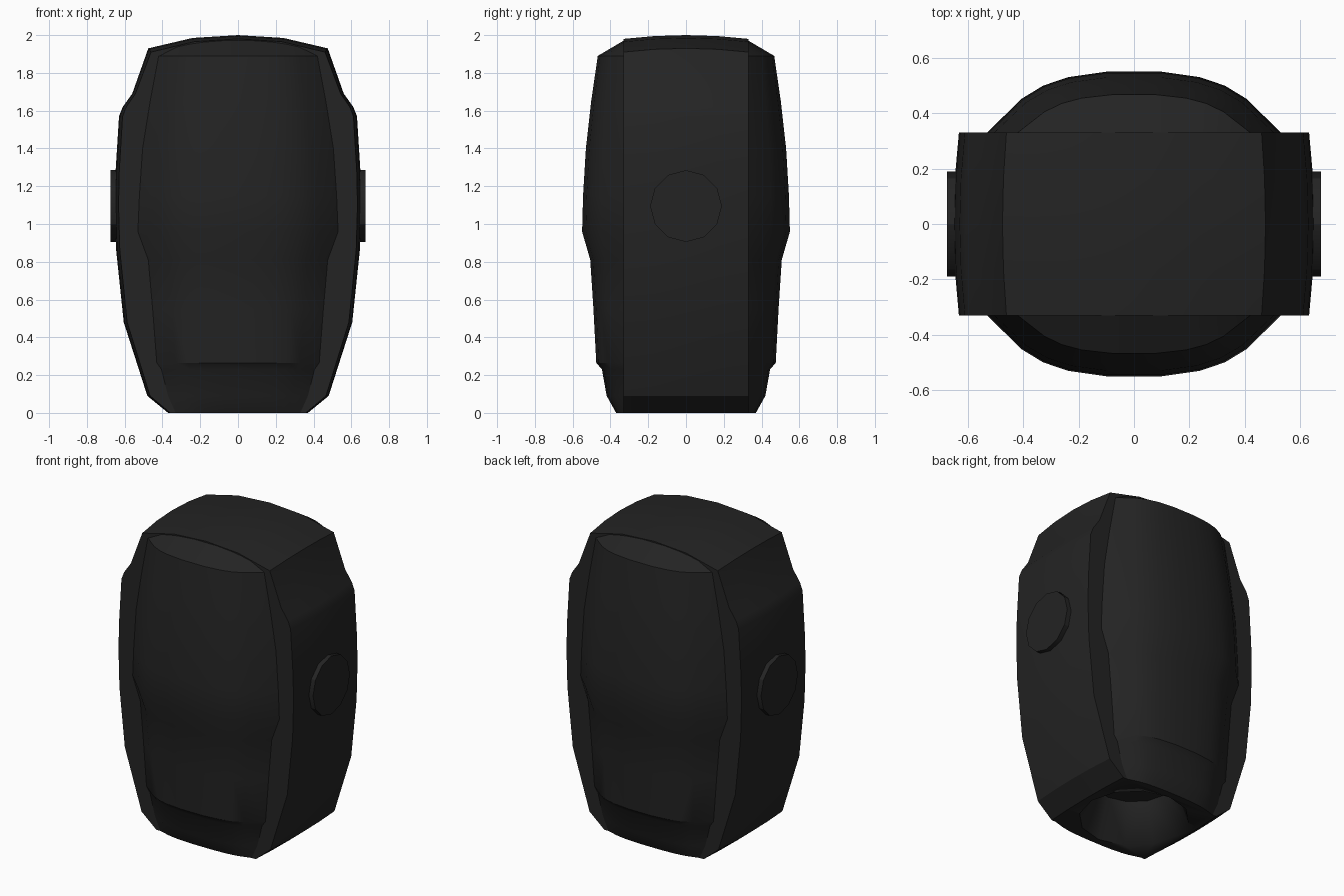
import bpy, bmesh, math
from mathutils import Matrix

if "Cube" in bpy.data.objects:
    bpy.data.objects.remove(bpy.data.objects["Cube"])

black = bpy.data.materials.new("matte black")
black.use_nodes = True
COLOUR = (0.017, 0.017, 0.017, 1)
black.diffuse_color = COLOUR
black.node_tree.nodes["Principled BSDF"].inputs["Base Color"].default_value = COLOUR


def finish(bm, name, angle=30):
    bmesh.ops.recalc_face_normals(bm, faces=bm.faces)
    mesh = bpy.data.meshes.new(name)
    bm.to_mesh(mesh)
    bm.free()
    mesh.materials.append(black)
    obj = bpy.data.objects.new(name, mesh)
    bpy.context.collection.objects.link(obj)
    bpy.ops.object.select_all(action="DESELECT")
    obj.select_set(True)
    bpy.context.view_layer.objects.active = obj
    bpy.ops.object.shade_smooth_by_angle(angle=math.radians(angle))
    return obj


def loft(rings, name):
    """Join closed rings of points and cap both ends."""
    bm = bmesh.new()
    loops = [[bm.verts.new(p) for p in ring] for ring in rings]
    for a, b in zip(loops, loops[1:]):
        for i in range(len(a)):
            j = (i + 1) % len(a)
            bm.faces.new((a[i], a[j], b[j], b[i]))
    bm.faces.new(loops[0])
    bm.faces.new(loops[-1])
    return finish(bm, name)


# Central body: side-to-side outline swept through the depth with a slight crown
HALF = 0.33
half_outline = [(0.37, 0), (0.48, 0.09), (0.605, 0.48), (0.645, 0.86), (0.652, 1.1),
                (0.648, 1.28), (0.63, 1.57), (0.61, 1.62), (0.56, 1.69), (0.475, 1.93),
                (0.24, 1.985)]
outline = half_outline + [(0, 2.0)] + [(-x, z) for x, z in reversed(half_outline)]
sections = []
for t in (-1, -0.5, 0, 0.5, 1):
    s = 1 - 0.03 * t * t
    sections.append([(x * s, t * HALF, z - 0.02 * t * t * (z > 1.9)) for x, z in outline])
body = loft(sections, "body")

# Tapered opening in the underside
bm = bmesh.new()
bmesh.ops.create_cone(bm, cap_ends=True, segments=12, radius1=0.33, radius2=0.24,
                      depth=0.26, matrix=Matrix.Translation((0, 0, 0.12)))
cutter = finish(bm, "opening_cutter")
cutter.hide_render = True
cutter.hide_set(True)
cut = body.modifiers.new("opening", "BOOLEAN")
cut.operation = "DIFFERENCE"
cut.object = cutter
bpy.context.view_layer.objects.active = body
bpy.ops.object.modifier_apply(modifier=cut.name)
bpy.data.objects.remove(cutter)

# Bulging front and back shells: height, half width, depth of each ring
shell_rings = [(0, 0.33, 0.37), (0.09, 0.37, 0.42), (0.23, 0.405, 0.445), (0.265, 0.43, 0.475),
               (0.55, 0.452, 0.49), (0.81, 0.475, 0.507), (0.96, 0.53, 0.55), (1.15, 0.522, 0.545),
               (1.4, 0.505, 0.53), (1.65, 0.465, 0.502), (1.89, 0.42, 0.467)]
curve = [(1, 0), (0.77, 0.55), (0.62, 0.77), (0.45, 0.91), (0.19, 1)]
curve += [(-u, v) for u, v in reversed(curve)]
for name, side in (("front_shell", -1), ("back_shell", 1)):
    rings = []
    for z, w, d in shell_rings:
        ring = [(u * w, side * (HALF + v * (d - HALF)), z) for u, v in curve]
        rings.append(ring + [(-w, side * 0.325, z), (w, side * 0.325, z)])
    # Sloping lens-shaped cap that meets the arched top of the body
    w = shell_rings[-1][1]
    rings.append([(u * w, side * (HALF - 0.004), 1.89 + 0.085 * (1 - u * u) ** 0.6)
                  for u, v in curve] + [(-w, side * 0.325, 1.89), (w, side * 0.325, 1.89)])
    loft(rings, name)

# Round side caps
for name, side in (("left_disc", 1), ("right_disc", -1)):
    bm = bmesh.new()
    place = Matrix.Translation((side * 0.635, 0, 1.095)) @ Matrix.Rotation(math.pi / 2, 4, "Y")
    bmesh.ops.create_cone(bm, cap_ends=True, segments=12, radius1=0.19, radius2=0.19,
                          depth=0.08, matrix=place)
    finish(bm, name)
